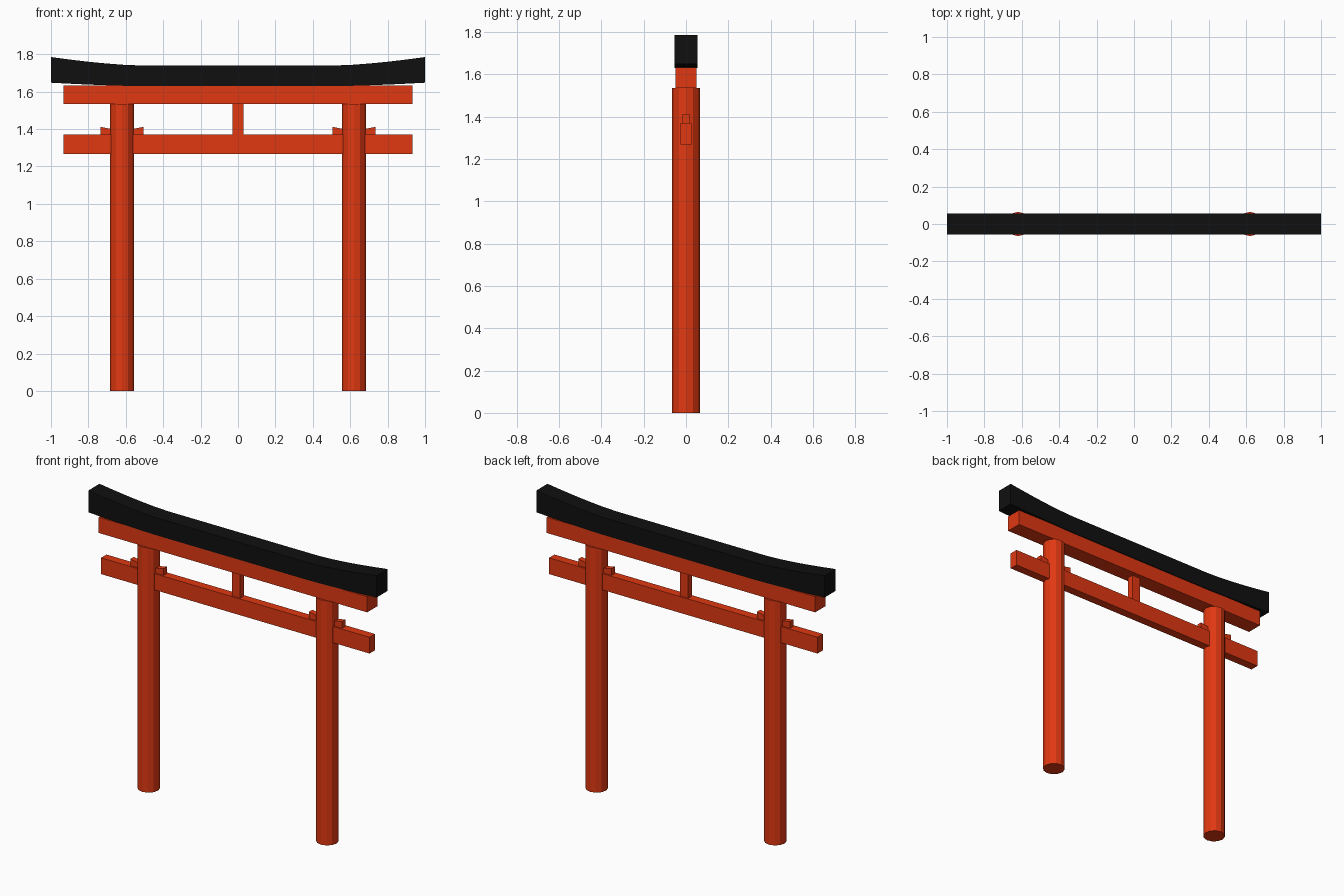
import bpy, bmesh, math

if "Cube" in bpy.data.objects:
    bpy.data.objects.remove(bpy.data.objects["Cube"])


def material(name, rgb):
    m = bpy.data.materials.new(name)
    m.diffuse_color = (*rgb, 1)
    m.use_nodes = True
    m.node_tree.nodes["Principled BSDF"].inputs["Base Color"].default_value = m.diffuse_color
    return m


RED = material("vermilion", (0.75, 0.04, 0.006))
BLACK = material("black", (0.005, 0.005, 0.005))


def finish(name, bm, mat):
    bmesh.ops.recalc_face_normals(bm, faces=bm.faces)
    me = bpy.data.meshes.new(name)
    bm.to_mesh(me)
    bm.free()
    me.materials.append(mat)
    ob = bpy.data.objects.new(name, me)
    bpy.context.collection.objects.link(ob)
    return ob


def extrude_xz(name, outline, half_depth, mat):
    """Extrude an x/z outline symmetrically along y."""
    bm = bmesh.new()
    face = bm.faces.new([bm.verts.new((x, -half_depth, z)) for x, z in outline])
    ext = bmesh.ops.extrude_face_region(bm, geom=[face])
    verts = [v for v in ext["geom"] if isinstance(v, bmesh.types.BMVert)]
    bmesh.ops.translate(bm, verts=verts, vec=(0, 2 * half_depth, 0))
    return finish(name, bm, mat)


def beam(name, half_x, half_y, z0, z1):
    return extrude_xz(name, [(-half_x, z0), (half_x, z0), (half_x, z1), (-half_x, z1)],
                      half_y, RED)


POST_X, POST_R, POST_TOP = 0.62, 0.065, 1.535

for side, label in ((-1, "left"), (1, "right")):
    # Posts
    bm = bmesh.new()
    bmesh.ops.create_cone(bm, cap_ends=True, segments=12, radius1=POST_R,
                          radius2=POST_R, depth=POST_TOP)
    bmesh.ops.translate(bm, verts=bm.verts, vec=(side * POST_X, 0, POST_TOP / 2))
    finish(label + "_post", bm, RED)
    # Wedges on either side of each post, rising away from it
    for d, where in ((-1, "a"), (1, "b")):
        x0, x1 = side * POST_X + d * 0.04, side * POST_X + d * 0.115
        extrude_xz(f"{label}_wedge_{where}",
                   [(x0, 1.365), (x1, 1.365), (x1, 1.412), (x0, 1.397)], 0.017, RED)

# Crossbeams and centre strut
beam("tie_beam", 0.932, 0.027, 1.268, 1.37)
beam("upper_beam", 0.932, 0.05, 1.535, 1.633)
beam("centre_strut", 0.029, 0.02, 1.37, 1.535)

# Top lintel with upswept, slightly thickened ends
steps = [i / 5 for i in range(6)]
half = [(0.52 + 0.48 * t, t ** 1.5) for t in steps]
curve = [(-x, r) for x, r in reversed(half)] + half
top = [(x, 1.74 + 0.045 * r) for x, r in curve]
bottom = [(x, 1.63 + 0.018 * r) for x, r in curve]
extrude_xz("top_lintel", bottom + top[::-1], 0.055, BLACK)
